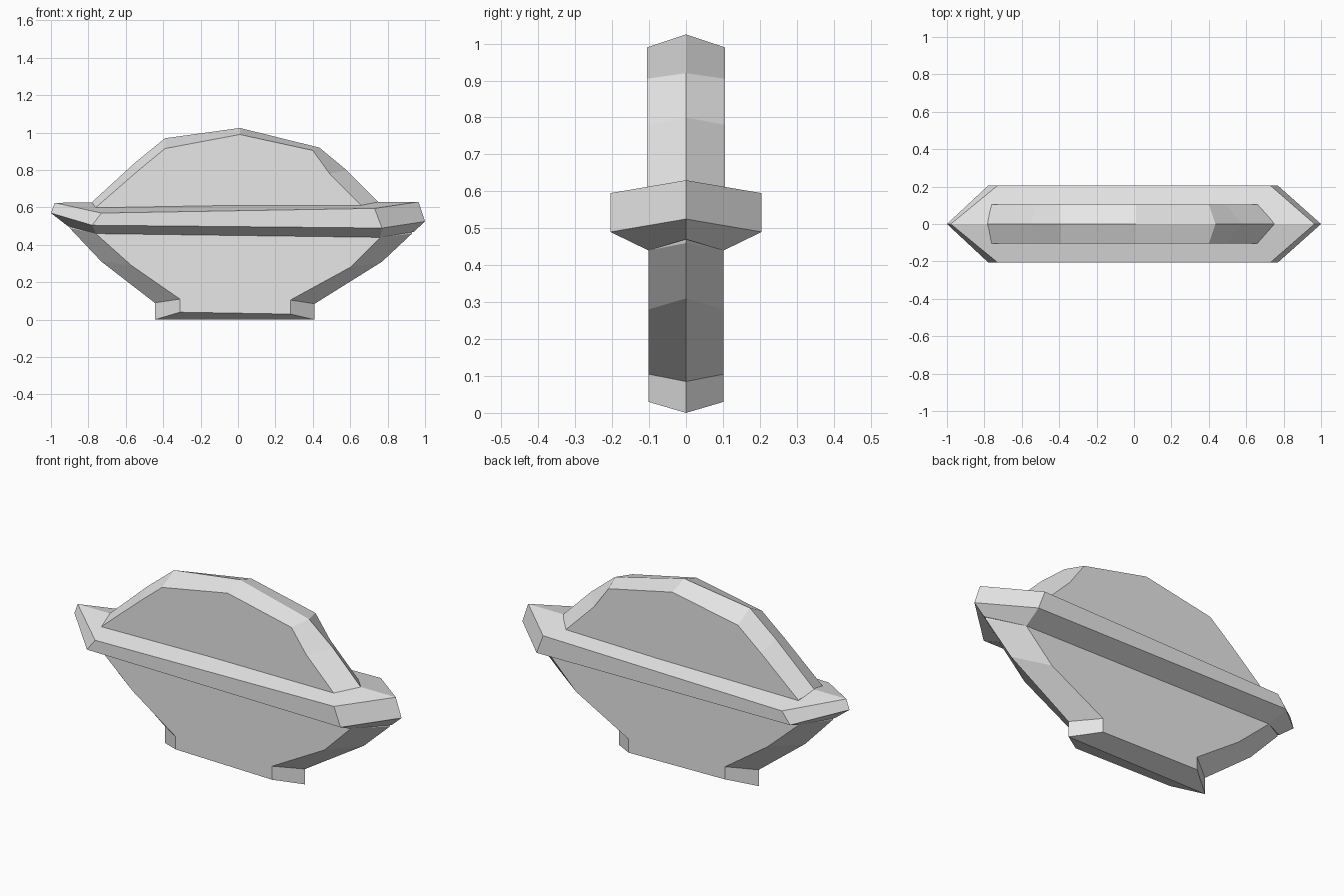
import bpy
import bmesh

cube = bpy.data.objects.get("Cube")
if cube:
    bpy.data.objects.remove(cube, do_unlink=True)

grey = bpy.data.materials.new("light_grey")
grey.use_nodes = True
COLOUR = (0.8, 0.8, 0.8, 1)
grey.diffuse_color = COLOUR
grey.node_tree.nodes["Principled BSDF"].inputs["Base Color"].default_value = COLOUR


def finish(name, bm):
    bmesh.ops.recalc_face_normals(bm, faces=bm.faces)
    mesh = bpy.data.meshes.new(name)
    bm.to_mesh(mesh)
    bm.free()
    mesh.materials.append(grey)
    obj = bpy.data.objects.new(name, mesh)
    bpy.context.collection.objects.link(obj)
    return obj


def bridge(bm, a, b):
    for i in range(len(a)):
        j = (i + 1) % len(a)
        bm.faces.new((a[i], a[j], b[j], b[i]))


def ridged_plate(name, face, ridge, depth):
    """Two flat faces at -depth and +depth, joined by a wider central ridge."""
    bm = bmesh.new()
    front = [bm.verts.new((x, -depth, z)) for x, z in face]
    middle = [bm.verts.new((x, 0, z)) for x, z in ridge]
    back = [bm.verts.new((x, depth, z)) for x, z in face]
    bridge(bm, front, middle)
    bridge(bm, middle, back)
    bm.faces.new(front)
    bm.faces.new(back)
    return finish(name, bm)


def hexagon(bm, left, front_left, front_right, right, depth):
    """Pointed plan: a tip at each end and straight front and back sides."""
    plan = [(left, 0), (front_left, -depth), (front_right, -depth),
            (right, 0), (front_right, depth), (front_left, depth)]
    return [bm.verts.new((x, y, z)) for (x, z), y in plan]


# Lower hull with a narrow foot
ridged_plate(
    "hull",
    [(-0.31, 0.04), (-0.31, 0.11), (-0.57, 0.29), (-0.76, 0.46), (-0.76, 0.52),
     (0.76, 0.52), (0.76, 0.44), (0.60, 0.28), (0.28, 0.105), (0.28, 0.03)],
    [(-0.445, 0), (-0.445, 0.09), (-0.73, 0.31), (-0.90, 0.49), (-0.90, 0.55),
     (0.92, 0.55), (0.93, 0.46), (0.77, 0.31), (0.41, 0.085), (0.41, 0)],
    0.102)

# Upper dome
ridged_plate(
    "dome",
    [(-0.76, 0.56), (-0.76, 0.60), (-0.53, 0.80), (-0.39, 0.915), (0.01, 0.99),
     (0.40, 0.905), (0.49, 0.78), (0.66, 0.61), (0.66, 0.56)],
    [(-0.79, 0.56), (-0.79, 0.62), (-0.55, 0.84), (-0.39, 0.97), (0.01, 1.025),
     (0.435, 0.92), (0.58, 0.80), (0.755, 0.625), (0.755, 0.56)],
    0.105)

# Pointed rim with a pitched top and an undercut
bm = bmesh.new()
under = hexagon(bm, (-0.91, 0.50), (-0.76, 0.46), (0.76, 0.44), (0.94, 0.47), 0.102)
low = hexagon(bm, (-1.0, 0.57), (-0.78, 0.505), (0.77, 0.49), (1.0, 0.525), 0.205)
top = hexagon(bm, (-0.98, 0.625), (-0.73, 0.57), (0.73, 0.595), (0.965, 0.63), 0.205)
bridge(bm, under, low)
bridge(bm, low, top)
bm.faces.new(under)
bm.faces.new(top[:4])
bm.faces.new((top[3], top[4], top[5], top[0]))
finish("rim", bm)
